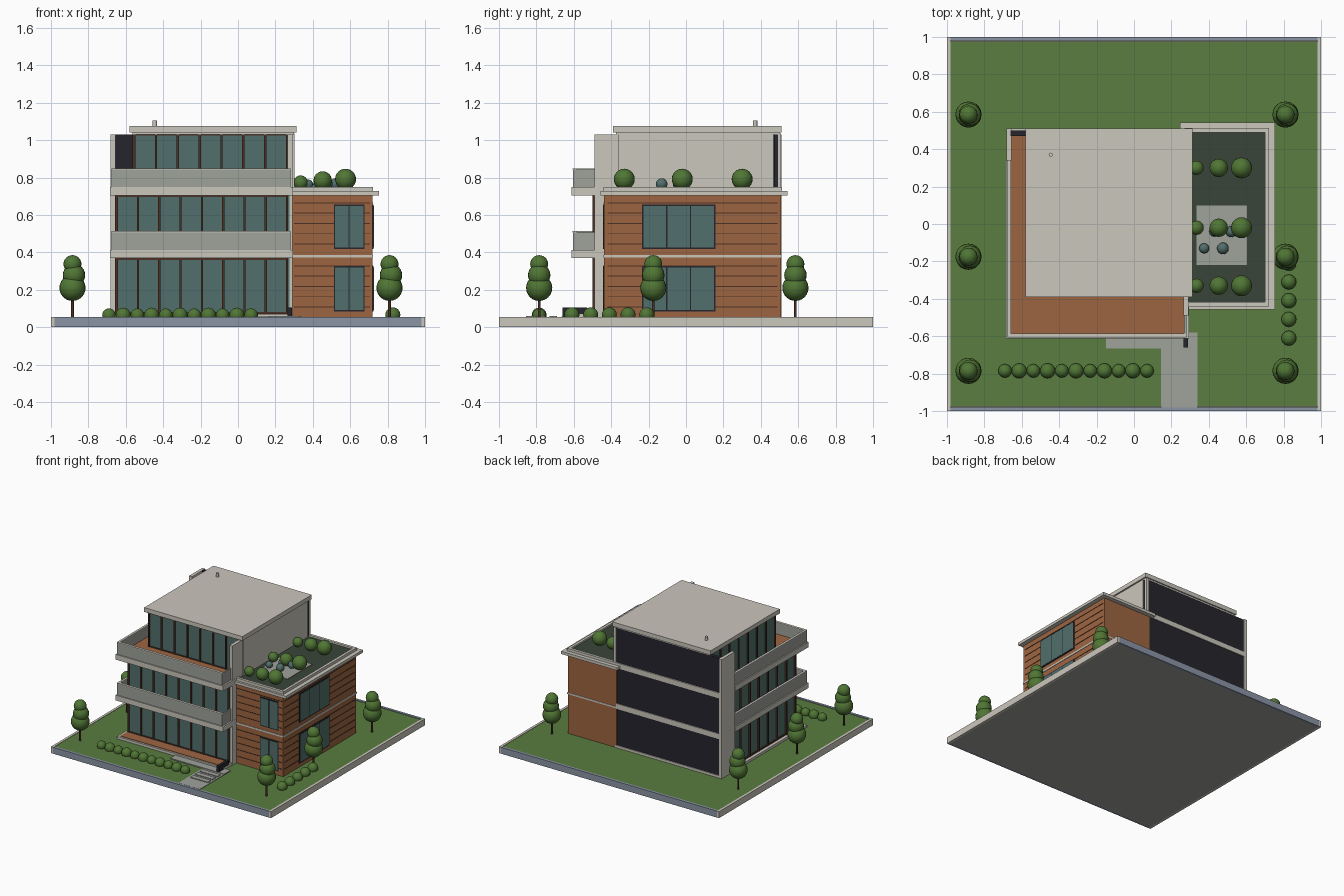
import bpy, bmesh
from mathutils import Matrix, Vector

cube = bpy.data.objects.get("Cube")
if cube:
    bpy.data.objects.remove(cube, do_unlink=True)


def material(name, r, g, b):
    m = bpy.data.materials.new(name)
    m.use_nodes = True
    m.diffuse_color = (r, g, b, 1)
    m.node_tree.nodes["Principled BSDF"].inputs["Base Color"].default_value = (r, g, b, 1)
    return m


PLASTER = material("plaster", .60, .57, .51)
BRICK = material("brick", .34, .13, .053)
GRASS = material("grass", .10, .205, .05)
MOSS = material("roof_planting", .042, .06, .042)
GLASS = material("glass", .085, .16, .15)
DARK = material("dark_panel", .019, .018, .026)
LEAF = material("leaves", .08, .18, .035)
GREY = material("paving_grey", .35, .36, .33)
BLUE = material("blue_grey_kerb", .26, .30, .38)
WOOD = material("dark_wood", .07, .03, .018)


def finish(name, bm, mat, smooth=False):
    mesh = bpy.data.meshes.new(name)
    bm.to_mesh(mesh)
    bm.free()
    mesh.materials.append(mat)
    for p in mesh.polygons:
        p.use_smooth = smooth
    ob = bpy.data.objects.new(name, mesh)
    bpy.context.collection.objects.link(ob)
    return ob


def boxes(name, mat, *spans):
    """Each span is (x0, x1, y0, y1, z0, z1)."""
    bm = bmesh.new()
    for x0, x1, y0, y1, z0, z1 in spans:
        size = Matrix.Diagonal((x1 - x0, y1 - y0, z1 - z0, 1))
        centre = Vector((x0 + x1, y0 + y1, z0 + z1)) / 2
        bmesh.ops.create_cube(bm, size=1, matrix=Matrix.Translation(centre) @ size)
    return finish(name, bm, mat)


def balls(name, mat, spots):
    """Each spot is (x, y, z, radius)."""
    bm = bmesh.new()
    for x, y, z, r in spots:
        bmesh.ops.create_uvsphere(bm, u_segments=20, v_segments=12, radius=r,
                                  matrix=Matrix.Translation((x, y, z)))
    return finish(name, bm, mat, True)


def post(name, mat, x, y, z0, z1, r):
    bm = bmesh.new()
    bmesh.ops.create_cone(bm, cap_ends=True, segments=12, radius1=r, radius2=r, depth=z1 - z0,
                          matrix=Matrix.Translation((x, y, (z0 + z1) / 2)))
    return finish(name, bm, mat)


# Site
boxes("site_base", GREY, (-.98, .98, -.98, .98, 0, .04))
boxes("lawn", GRASS, (-.98, .98, -.975, .975, .04, .05))
boxes("side_kerbs", PLASTER, *[(s - .01, s + .01, -1, 1, 0, .053) for s in (-.99, .99)])
boxes("end_kerbs", BLUE, *[(-.98, .98, s - .01, s + .01, 0, .053) for s in (-.99, .99)])
boxes("path", GREY, (.145, .34, -.98, -.66, .05, .054), (-.15, .34, -.665, -.58, .05, .058))
boxes("path_steps", GREY, *[(.165, .325, y, y + .04, .05, .06) for y in (-.73, -.793, -.855)])
boxes("entrance_planter", DARK, (.265, .288, -.66, -.53, .05, .105))

# Glazed main block
boxes("plinth", PLASTER, (-.68, .29, -.6, .51, .045, .07))
boxes("terrace_deck", BRICK, (-.66, .275, -.585, -.48, .07, .074))
boxes("lower_glass", GLASS, (-.645, .275, -.49, .49, .06, .71))
boxes("upper_glass", GLASS, (-.555, .275, -.36, .49, .74, 1.035))
boxes("back_panels", DARK, (-.66, .28, .48, .503, .06, .72), (-.66, .3, .47, .5, .74, 1.03))
boxes("left_fin", PLASTER, (-.682, -.655, .34, .51, .05, 1.03))
boxes("right_fin", PLASTER, (.264, .292, -.49, -.355, .05, 1.03))
boxes("upper_right_wall", PLASTER, (.27, .303, -.36, .467, .74, 1.035))
boxes("back_corner_post", PLASTER, (.28, .303, .492, .508, .74, 1.035))

# Balconies: slab, deck and wrapped parapet
for level, z in (("first", .37), ("second", .705)):
    top = z + .043
    boxes(level + "_floor_slab", PLASTER, (-.685, .293, -.613, .345, z, top),
          (-.68, .28, .345, .51, z, top))
    boxes(level + "_balcony_deck", BRICK, (-.66, .27, -.585, .48, top, top + .004))
    boxes(level + "_parapet", GREY, (-.675, .28, -.605, -.588, top, top + .096),
          (-.675, -.66, -.588, .34, top, top + .096), (.268, .28, -.588, -.49, top, top + .096))
    boxes(level + "_parapet_cap", PLASTER, (-.677, .282, -.607, -.586, top + .094, top + .1),
          (-.677, -.658, -.586, .34, top + .094, top + .1))


def glazing_bars(name, x0, x1, y0, y1, z0, z1, nx, ny):
    """Bars along the front and the left side of a glazed storey."""
    xs = [x0 + (x1 - x0) * i / nx for i in range(nx + 1)]
    ys = [y0 + (y1 - y0) * i / ny for i in range(ny + 1)]
    bars = [(x - .006, x + .006, y0 - .009, y0 + .005, z0, z1) for x in xs]
    bars += [(x0 - .009, x0 + .005, y - .006, y + .006, z0, z1) for y in ys]
    for z in (z0, z1 - .01):
        bars += [(x0, x1, y0 - .006, y0 + .005, z, z + .01), (x0 - .006, x0 + .005, y0, y1, z, z + .01)]
    boxes(name, WOOD, *bars)


glazing_bars("ground_bars", -.648, .262, -.49, .34, .07, .37, 8, 7)
glazing_bars("first_bars", -.648, .262, -.49, .34, .413, .705, 8, 7)
glazing_bars("second_bars", -.555, .262, -.36, .47, .748, 1.035, 7, 7)

# Main roof
boxes("main_roof", PLASTER, (-.565, .3, -.375, .5, 1.03, 1.06), (-.58, .313, -.39, .51, 1.04, 1.075))
post("roof_vent", PLASTER, -.445, .37, 1.07, 1.105, .011)

# Brick wing
boxes("brick_wing", BRICK, (.276, .718, -.438, .508, .05, .71))
boxes("wing_floor_band", PLASTER, (.28, .722, -.442, .511, .373, .387))
joints = []
for base in (.05, .387):
    for i in range(1, 6):
        z = base + i * .055
        joints += [(.3, .705, -.4405, -.43, z, z + .005), (.71, .7205, -.42, .49, z, z + .005)]
boxes("brick_joints", WOOD, *joints)

# Wing windows
frames, panes = [], []
for z0, z1 in ((.083, .327), (.418, .655)):
    frames += [(.512, .677, -.443, -.43, z0, z1), (.71, .724, -.235, .157, z0, z1)]
    for i in range(2):
        x = .518 + i * .079
        panes.append((x, x + .073, -.445, -.43, z0 + .008, z1 - .008))
    for i in range(3):
        y = -.228 + i * .128
        panes.append((.71, .726, y, y + .121, z0 + .008, z1 - .008))
boxes("window_frames", DARK, *frames)
boxes("window_panes", GLASS, *panes)

# Roof garden
boxes("wing_roof_slab", PLASTER, (.245, .755, -.457, .543, .705, .728))
boxes("wing_roof_rim", PLASTER, (.7, .722, -.44, .512, .728, .75),
      (.292, .7, -.44, -.418, .728, .75), (.27, .7, .49, .512, .728, .75))
boxes("roof_bed", MOSS, (.29, .7, -.418, .49, .728, .736))
boxes("roof_patio", GREY, (.335, .605, -.22, .1, .736, .741))
balls("roof_bushes", LEAF, [(x, y, .735 + r, r) for y in (-.33, -.02, .3)
                            for x, r in ((.335, .038), (.453, .049), (.575, .056))])
balls("roof_shrubs", GLASS, [(.375, -.13, .762, .027), (.475, -.13, .765, .031),
                             (.43, -.04, .762, .028), (.52, -.04, .765, .03)])

# Trees and garden bushes
for x, side in ((-.885, "right"), (.81, "left")):
    for y, place in ((-.785, "front"), (-.175, "middle"), (.585, "back")):
        name = f"{place}_{side}_tree"
        post(name + "_trunk", WOOD, x, y, .05, .17, .007)
        balls(name + "_crown", LEAF, [(x, y, .21, .07), (x + .008, y, .278, .06), (x, y, .337, .048)])
balls("front_hedge", LEAF, [(-.69 + .076 * i, -.785, .064, .036 + .004 * (i % 2)) for i in range(11)])
balls("side_hedge", LEAF, [(.828, -.61 + .1 * i, .066, .04) for i in range(5)])
